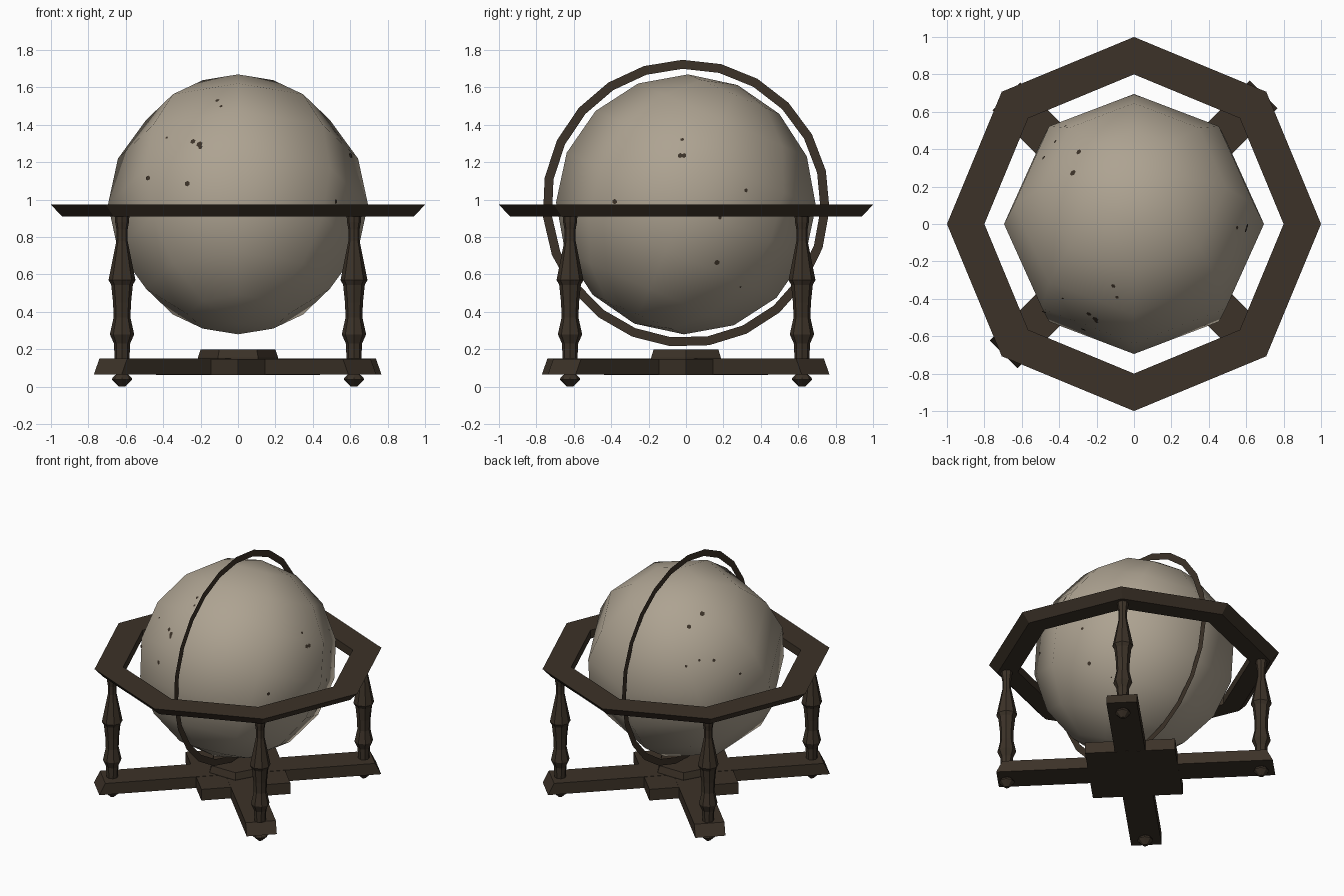
import bpy, bmesh, math
from mathutils import Vector, Matrix
from mathutils.bvhtree import BVHTree

if "Cube" in bpy.data.objects:
    bpy.data.objects.remove(bpy.data.objects["Cube"])


def material(name, rgb):
    m = bpy.data.materials.new(name)
    m.diffuse_color = (*rgb, 1)
    m.use_nodes = True
    m.node_tree.nodes["Principled BSDF"].inputs["Base Color"].default_value = m.diffuse_color
    return m


WOOD = material("dark wood", (0.045, 0.032, 0.021))
PARCHMENT = material("aged parchment", (0.42, 0.365, 0.285))


def finish(bm, name, mat, smooth=False):
    bmesh.ops.recalc_face_normals(bm, faces=bm.faces)
    for f in bm.faces:
        f.smooth = smooth
    me = bpy.data.meshes.new(name)
    bm.to_mesh(me)
    bm.free()
    me.materials.append(mat)
    ob = bpy.data.objects.new(name, me)
    bpy.context.collection.objects.link(ob)
    return ob


def lathe(name, profile, sides, at=(0, 0), closed=False, smooth_angle=None):
    """Revolve (radius, z) points; capped at the ends, or a closed loop."""
    bm = bmesh.new()
    rings = []
    for r, z in profile:
        rings.append([bm.verts.new((at[0] + r * math.cos(math.tau * i / sides),
                                    at[1] + r * math.sin(math.tau * i / sides), z))
                      for i in range(sides)])
    pairs = list(zip(rings, rings[1:]))
    if closed:
        pairs.append((rings[-1], rings[0]))
    else:
        bm.faces.new(rings[0])
        bm.faces.new(rings[-1])
    for a, b in pairs:
        for i in range(sides):
            j = (i + 1) % sides
            bm.faces.new((a[i], a[j], b[j], b[i]))
    return finish(bm, name, WOOD)


def beam(name, a0, a1, half, z0, z1, slant, angle):
    """Bar along a diagonal whose ends lean inward toward the top."""
    bm = bmesh.new()
    v = bmesh.ops.create_cube(bm, size=2)["verts"]
    for p in v:
        top = p.co.z > 0
        x = (a1 - slant * top) if p.co.x > 0 else (a0 + slant * top)
        p.co = (x, p.co.y * half, z1 if top else z0)
    bmesh.ops.rotate(bm, verts=v, matrix=Matrix.Rotation(angle, 3, 'Z'))
    return finish(bm, name, WOOD)


# Globe: eight-sided sphere on a tilted axis
C = Vector((0, 0, 0.975))
bm = bmesh.new()
bmesh.ops.create_uvsphere(bm, u_segments=8, v_segments=8, radius=0.695,
                          matrix=Matrix.Translation(C) @ Matrix.Rotation(math.radians(-23.4), 4, 'X'))
tree = BVHTree.FromBMesh(bm)
finish(bm, "globe", PARCHMENT, smooth=True)

# Small dark marks on the globe, projected from several directions
marks = [
    ((0, -1, 0), [(-.48, .14, .013), (-.24, .335, .015), (-.205, .32, .018), (-.27, .11, .015), (-.38, .355, .007)]),
    ((1, 0, 0), [(-.02, .345, .01), (-.03, .26, .014), (-.01, .26, .014), (.32, .075, .011), (-.38, .015, .014),
                 (.18, -.07, .011), (.165, -.31, .015), (.29, -.44, .006)]),
    ((0, 0, 1), [(-.11, -.33, .012), (-.09, -.39, .01), (-.2, -.52, .012), (-.3, .38, .008)]),
    ((-.52, .74, .43), [(.11, .3, .018), (.02, .21, .016), (.09, -.02, .01), (.19, -.02, .012), (0, -.06, .01), (.37, -.11, .01)]),
]
bm = bmesh.new()
for d, spots in marks:
    d = Vector(d).normalized()
    right = Vector((1, 0, 0)) if d.z > 0.9 else Vector((0, 0, 1)).cross(d).normalized()
    up = d.cross(right)
    for u, w, r in spots:
        hit, n, _, _ = tree.ray_cast(C + right * u + up * w + d * 3, -d)
        if hit:
            if n.dot(d) < 0:
                n = -n
            bmesh.ops.create_circle(bm, cap_ends=True, segments=6, radius=r,
                                    matrix=Matrix.Translation(hit + n * 0.003) @ n.to_track_quat('Z', 'Y').to_matrix().to_4x4())
finish(bm, "globe_marks", WOOD)

# Meridian ring: flat band in the x = 0 plane
bm = bmesh.new()
N = 23
loops = []
for r in (0.72, 0.768):
    loops.append([bm.verts.new((0, r * math.sin(math.tau * i / N - 0.025),
                                0.98 + r * math.cos(math.tau * i / N - 0.025))) for i in range(N)])
for i in range(N):
    j = (i + 1) % N
    bm.faces.new((loops[0][i], loops[0][j], loops[1][j], loops[1][i]))
finish(bm, "meridian_ring", WOOD)

# Octagonal horizon ring with an undercut outer edge
lathe("horizon_ring", [(0.8, 0.91), (0.94, 0.91), (1.0, 0.973), (0.8, 0.973)], 8, closed=True)

# Crossed base, centre block and hexagonal plate
Q = math.pi / 4
beam("base_beam_a", -0.985, 0.98, 0.105, 0.065, 0.15, 0.042, Q)
beam("base_beam_b", -0.94, 0.965, 0.105, 0.065, 0.149, 0.042, 3 * Q)
beam("base_block", -0.31, 0.31, 0.31, 0.064, 0.148, 0, Q)
lathe("base_plate", [(0.215, 0.145), (0.215, 0.155), (0.2, 0.2)], 6)

# Turned columns and bun feet
column = [(.04, .15), (.043, .23), (.065, .28), (.045, .37), (.048, .45), (.058, .545), (.072, .57),
          (.05, .68), (.03, .78), (.03, .84), (.037, .88), (.04, .92)]
foot = [(.015, 0), (.055, .038), (.05, .05), (.03, .067)]
for sx, nx in ((-1, "left"), (1, "right")):
    for sy, ny in ((-1, "front"), (1, "back")):
        lathe(f"{ny}_{nx}_column", column, 8, (0.62 * sx, 0.62 * sy))
        lathe(f"{ny}_{nx}_foot", foot, 8, (0.62 * sx, 0.62 * sy))
